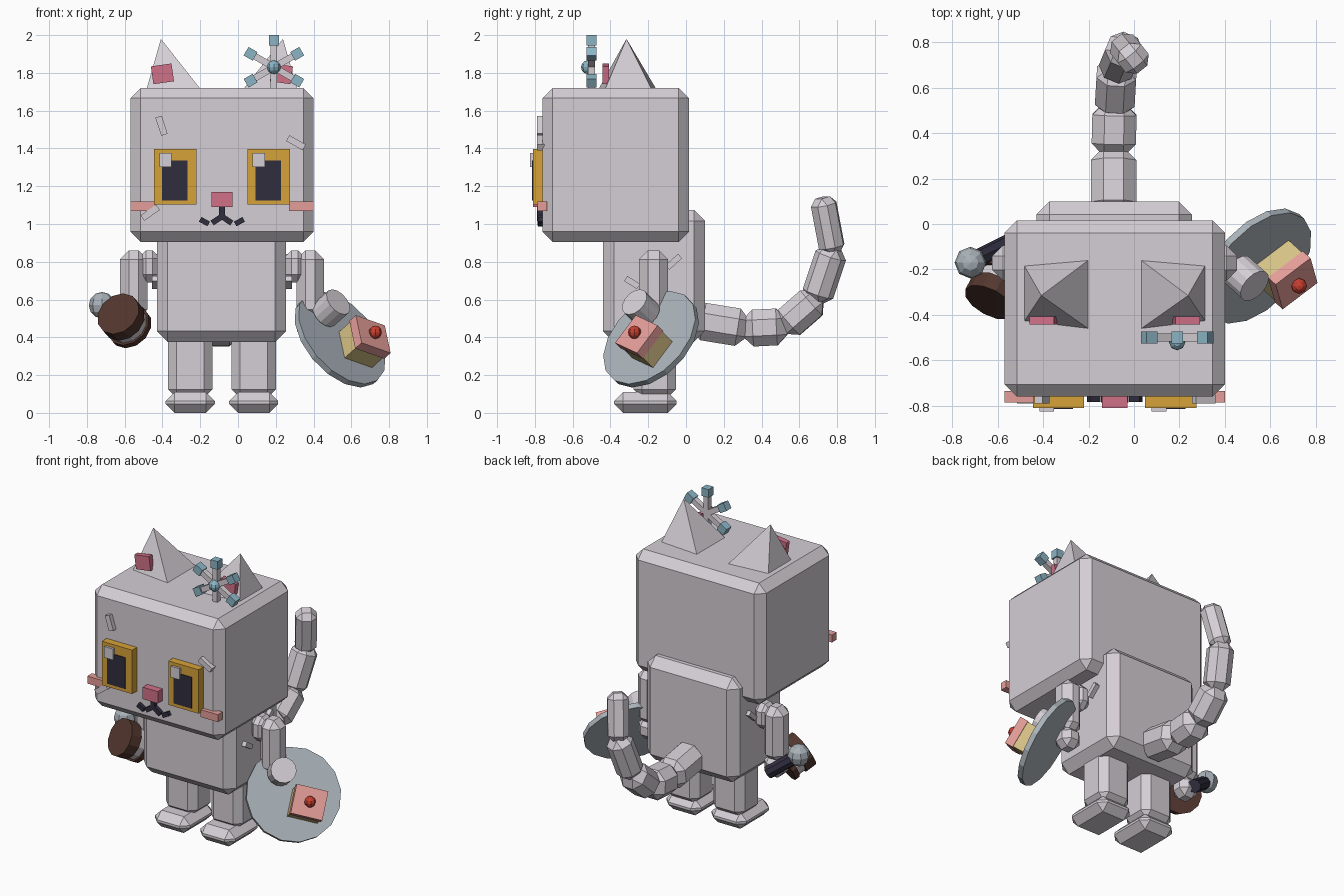
import bpy, bmesh, math
from mathutils import Vector, Matrix

if "Cube" in bpy.data.objects:
    bpy.data.objects.remove(bpy.data.objects["Cube"])

CX = -0.085  # symmetry plane of the body


def material(name, rgb):
    m = bpy.data.materials.new(name)
    m.diffuse_color = (*rgb, 1)
    m.use_nodes = True
    m.node_tree.nodes["Principled BSDF"].inputs["Base Color"].default_value = m.diffuse_color
    return m


GREY = material("warm grey", (0.66, 0.62, 0.66))
GOLD = material("gold", (0.68, 0.36, 0.04))
DARK = material("dark navy", (0.03, 0.027, 0.048))
ROSE = material("rose", (0.64, 0.165, 0.25))
PEACH = material("peach pink", (0.78, 0.34, 0.32))
BLUE = material("ice blue", (0.26, 0.46, 0.56))
BROWN = material("brown", (0.085, 0.038, 0.027))
STEEL = material("steel", (0.40, 0.45, 0.49))
CREAM = material("cream yellow", (0.68, 0.54, 0.24))
RED = material("cherry red", (0.58, 0.05, 0.03))


def finish(name, bm, mat, mtx=Matrix()):
    bm.transform(mtx)
    bmesh.ops.recalc_face_normals(bm, faces=bm.faces)
    me = bpy.data.meshes.new(name)
    bm.to_mesh(me)
    bm.free()
    me.materials.append(mat)
    ob = bpy.data.objects.new(name, me)
    bpy.context.collection.objects.link(ob)
    return ob


def box(name, mat, c, size, bevel=0, rot=Matrix()):
    """Box with optional chamfer; rot is a 4x4 rotation."""
    bm = bmesh.new()
    bmesh.ops.create_cube(bm, size=1, matrix=Matrix.Diagonal((*size, 1)))
    if bevel:
        bmesh.ops.bevel(bm, geom=bm.edges[:], offset=bevel, segments=1, affect='EDGES')
    return finish(name, bm, mat, Matrix.Translation(c) @ rot)


def span(name, mat, lo, hi, bevel=0):
    lo, hi = Vector(lo), Vector(hi)
    return box(name, mat, (lo + hi) / 2, hi - lo, bevel)


def along(d):
    return Vector(d).to_track_quat('Z', 'Y').to_matrix().to_4x4()


def rod(name, mat, a, b, width, bevel=0, extra=0):
    """Square bar running from a to b."""
    a, b = Vector(a), Vector(b)
    return box(name, mat, (a + b) / 2, (width, width, (b - a).length + extra), bevel, along(b - a))


def cyl(name, mat, a, b, r, sides=12):
    a, b = Vector(a), Vector(b)
    bm = bmesh.new()
    bmesh.ops.create_cone(bm, cap_ends=True, segments=sides, radius1=r, radius2=r, depth=(b - a).length)
    return finish(name, bm, mat, Matrix.Translation((a + b) / 2) @ along(b - a))


def ball(name, mat, c, r):
    bm = bmesh.new()
    bmesh.ops.create_uvsphere(bm, u_segments=8, v_segments=6, radius=r)
    return finish(name, bm, mat, Matrix.Translation(c))


def roty(deg):
    return Matrix.Rotation(math.radians(deg), 4, 'Y')


def rotx(deg):
    return Matrix.Rotation(math.radians(deg), 4, 'X')


# Head and body
span("head", GREY, (-0.57, -0.76, 0.905), (0.40, 0.015, 1.72), 0.054)
span("body", GREY, (-0.43, -0.44, 0.375), (0.255, 0.10, 1.075), 0.058)

# Paired parts, s = -1 left and +1 right
for s, side in ((-1, "left"), (1, "right")):
    def x(d):
        return CX + s * d

    box(side + "_leg", GREY, (x(0.168), -0.165, 0.26), (0.235, 0.225, 0.36), 0.045)
    box(side + "_foot", GREY, (x(0.168), -0.215, 0.055), (0.26, 0.33, 0.11), 0.047)
    box(side + "_shoulder", GREY, (x(0.385), -0.172, 0.775), (0.12, 0.14, 0.17), 0.042)
    box(side + "_arm", GREY, (x(0.467), -0.172, 0.68), (0.145, 0.155, 0.36), 0.047)
    box(side + "_hand", GREY, (x(0.467), -0.172, 0.46), (0.14, 0.14, 0.14), 0.042)

    # Ear pyramid with leaning tip
    bm = bmesh.new()
    base = [bm.verts.new((x(dx), y, 1.71)) for dx, y in
            ((0.11, -0.155), (0.11, -0.465), (0.40, -0.43), (0.40, -0.18))]
    tip = bm.verts.new((x(0.323), -0.315, 1.98))
    bm.faces.new(base)
    for i in range(4):
        bm.faces.new((base[i], base[(i + 1) % 4], tip))
    finish(side + "_ear", bm, GREY)
    box(side + "_inner_ear", ROSE, (x(0.315), -0.425, 1.795), (0.11, 0.035, 0.095), 0, roty(s * 8))

    # Eye and cheek
    box(side + "_eye", GOLD, (x(0.247), -0.78, 1.25), (0.225, 0.06, 0.295))
    box(side + "_pupil", DARK, (x(0.247) - 0.003, -0.80, 1.23), (0.135, 0.03, 0.21))
    box(side + "_eye_glint", GREY, (x(0.247) - 0.052, -0.805, 1.338), (0.065, 0.04, 0.075))
    box(side + "_cheek", PEACH, (x(0.42), -0.76, 1.095), (0.13, 0.05, 0.05))

    # Mouth curls
    a = (x(0), -0.77, 1.04)
    b = (x(0.052), -0.77, 1.005)
    rod(side + "_mouth_inner", DARK, a, b, 0.03)
    rod(side + "_mouth_outer", DARK, (x(0.07), -0.77, 1.0), (x(0.115), -0.77, 1.025), 0.028)

    # Fur stripes on the body sides
    box(side + "_low_stripe", GREY, (x(0.345), -0.285, 0.69), (0.05, 0.08, 0.032), 0, rotx(-32))
    box(side + "_high_stripe", GREY, (x(0.345), -0.065, 0.80), (0.05, 0.09, 0.032), 0, rotx(42))

# Nose, mouth stem and fur stripes on the face
box("nose", ROSE, (CX, -0.78, 1.13), (0.112, 0.06, 0.08))
rod("mouth_stem", DARK, (CX, -0.77, 1.095), (CX, -0.77, 1.025), 0.03)
for i, (px, pz, ang) in enumerate(((-0.405, 1.52, -18), (0.307, 1.43, -60), (-0.465, 1.06, 55))):
    box(f"face_stripe_{i}", GREY, (px, -0.77, pz), (0.035, 0.04, 0.10), 0, roty(ang))

# Snowflake hair pin
hub = Vector((0.19, -0.50, 1.83))
ball("pin_hub", BLUE, hub - Vector((0, 0.02, 0)), 0.036)
for i in range(6):
    t = math.radians(30 + 60 * i)
    d = Vector((math.cos(t), 0, math.sin(t)))
    rod(f"pin_spoke_{i}", GREY, hub, hub + d * 0.13, 0.035)
    rod(f"pin_tip_{i}", BLUE, hub + d * 0.115, hub + d * 0.17, 0.052)

# Segmented tail
path = [(-0.09, 0.05, 0.49), (-0.09, 0.315, 0.447), (-0.085, 0.52, 0.457),
        (-0.075, 0.69, 0.605), (-0.04, 0.775, 0.86), (0.0, 0.725, 1.125)]
for i, w in enumerate((0.20, 0.195, 0.175, 0.155, 0.13)):
    rod(f"tail_{i + 1}", GREY, path[i], path[i + 1], w, w * 0.28, 0.03)

# Serving plate, cup and cake, stacked along the plate normal
n = Vector((0.62, -0.56, 0.55)).normalized()
right = Vector((0, 0, 1)).cross(n).normalized()
up = n.cross(right)
plate = Vector((0.54, -0.185, 0.39))
cyl("plate", STEEL, plate - n * 0.017, plate + n * 0.017, 0.295, 16)
cup = Vector((0.50, -0.245, 0.56))
cyl("cup", GREY, cup - n * 0.07, cup + n * 0.05, 0.08, 14)
turn = Matrix((right, up, n)).transposed().to_4x4() @ Matrix.Rotation(math.radians(-19), 4, 'Z')
cake = plate + Vector((0.072, 0.016, -0.065))
box("cake_sponge", CREAM, cake + n * 0.065, (0.19, 0.175, 0.10), 0, turn)
box("cake_icing", PEACH, cake + n * 0.14, (0.20, 0.185, 0.055), 0, turn)
ball("cherry", RED, cake + n * 0.185, 0.035)

# Banded drum held in the left hand
ax = Vector((0.40, 0.75, -0.45)).normalized()
front = Vector((-0.635, -0.345, 0.525))
for name, mat, t0, t1, r in (("drum_front", BROWN, 0, 0.075, 0.122), ("drum_band", GREY, 0.075, 0.125, 0.11),
                             ("drum_back", BROWN, 0.125, 0.16, 0.122)):
    cyl(name, mat, front + ax * t0, front + ax * t1, r, 12)

# Microphone
ball("microphone_head", STEEL, (-0.72, -0.17, 0.57), 0.07)
cyl("microphone_handle", DARK, (-0.71, -0.165, 0.56), (-0.55, -0.085, 0.44), 0.042, 8)
